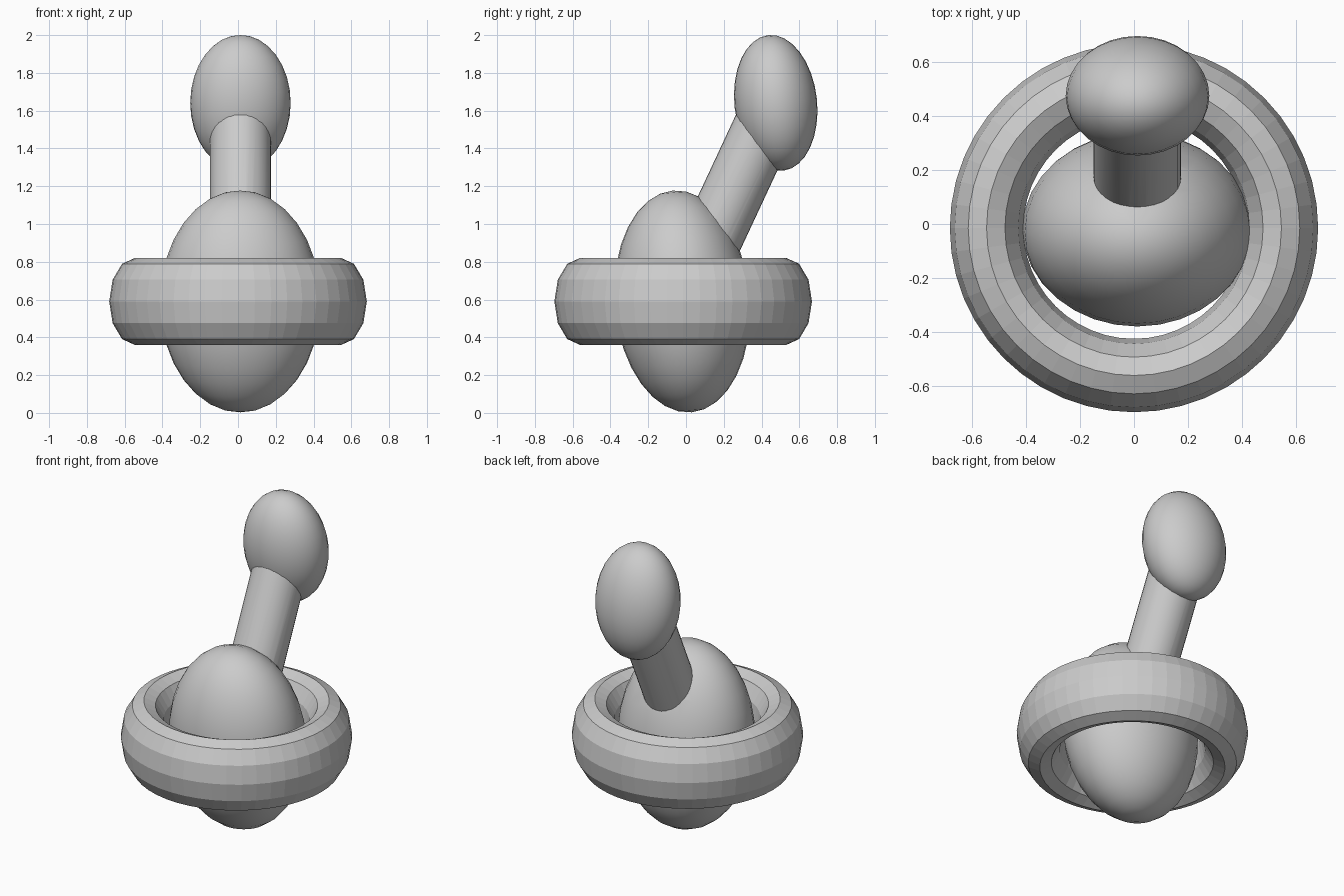
import bpy
from math import radians

if "Cube" in bpy.data.objects:
    bpy.data.objects.remove(bpy.data.objects["Cube"])


def shade(obj, angle):
    bpy.ops.object.select_all(action='DESELECT')
    obj.select_set(True)
    bpy.context.view_layer.objects.active = obj
    bpy.ops.object.shade_smooth_by_angle(angle=radians(angle))


def egg(name, center, radii, tilt):
    bpy.ops.mesh.primitive_uv_sphere_add(segments=32, ring_count=16, radius=1,
                                         location=center, rotation=(radians(tilt), 0, 0))
    obj = bpy.context.object
    obj.name = name
    obj.scale = radii
    return obj


# Egg-shaped body and head, both leaning slightly towards the front
body = egg("body", (0.012, -0.02, 0.59), (0.425, 0.358, 0.589), 4.8)
head = egg("head", (0.013, 0.475, 1.641), (0.266, 0.219, 0.361), 6.3)
shade(head, 30)

# Neck: cylinder leaning backwards from the body into the head
bpy.ops.mesh.primitive_cylinder_add(vertices=32, radius=0.162, depth=1.1,
                                    location=(0.0125, 0.243, 1.15),
                                    rotation=(radians(-25), 0, 0))
neck = bpy.context.object
neck.name = "neck"

# Fuse the neck into the body so the shading flows over the seam at the back
union = body.modifiers.new("fuse_neck", 'BOOLEAN')
union.operation = 'UNION'
union.solver = 'EXACT'
union.object = neck
bpy.context.view_layer.objects.active = body
bpy.ops.object.modifier_apply(modifier=union.name)
bpy.data.objects.remove(neck, do_unlink=True)
body.name = "body_with_neck"
shade(body, 40)

# Faceted swim ring around the body, stretched upwards
bpy.ops.mesh.primitive_torus_add(major_segments=48, minor_segments=12,
                                 major_radius=0.546, minor_radius=0.136,
                                 location=(0, -0.015, 0.59))
ring = bpy.context.object
ring.name = "ring"
ring.scale.z = 0.23 / 0.136
bpy.ops.object.select_all(action='DESELECT')
ring.select_set(True)
bpy.ops.object.shade_flat()
